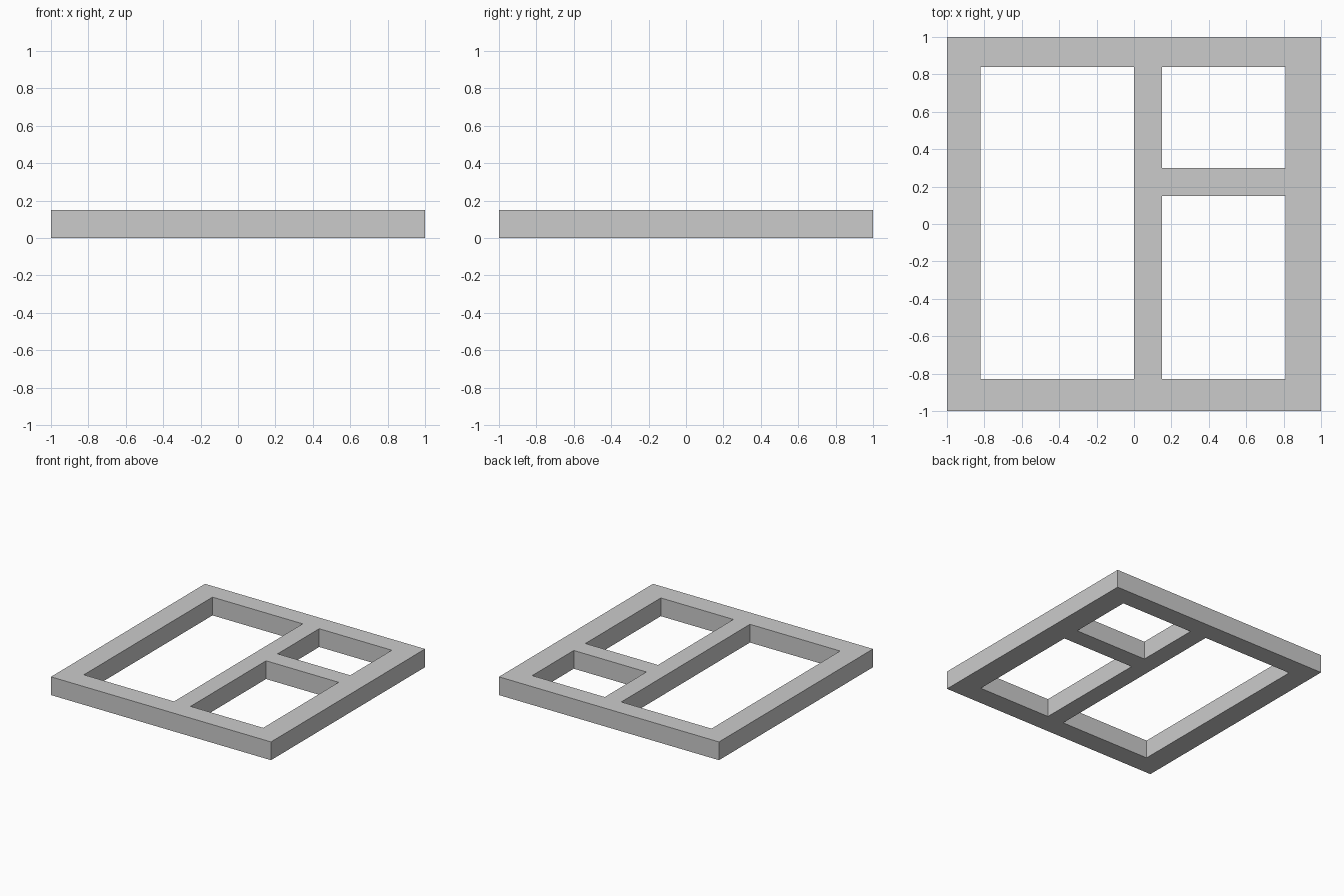
import bpy
import bmesh

if "Cube" in bpy.data.objects:
    bpy.data.objects.remove(bpy.data.objects["Cube"])

HEIGHT = 0.15
# Bar edges across the width and depth
XS = [-1.0, -0.82, 0.0, 0.15, 0.81, 1.0]
YS = [-1.0, -0.83, 0.15, 0.30, 0.84, 1.0]


def is_opening(i, j):
    # Tall left pane, plus two right panes split by the crossbar (row 2)
    return (i == 1 and 1 <= j <= 3) or (i == 3 and j in (1, 3))


# Flat frame outline made of the solid grid cells
bm = bmesh.new()
verts = [[bm.verts.new((x, y, 0)) for y in YS] for x in XS]
for i in range(len(XS) - 1):
    for j in range(len(YS) - 1):
        if not is_opening(i, j):
            bm.faces.new((verts[i][j], verts[i + 1][j],
                          verts[i + 1][j + 1], verts[i][j + 1]))

# Raise to full thickness as one closed solid
result = bmesh.ops.extrude_face_region(bm, geom=bm.faces[:], use_keep_orig=True)
top = [g for g in result["geom"] if isinstance(g, bmesh.types.BMVert)]
bmesh.ops.translate(bm, verts=top, vec=(0, 0, HEIGHT))
bmesh.ops.recalc_face_normals(bm, faces=bm.faces[:])

mesh = bpy.data.meshes.new("window_frame")
bm.to_mesh(mesh)
bm.free()
frame = bpy.data.objects.new("window_frame", mesh)
bpy.context.collection.objects.link(frame)
